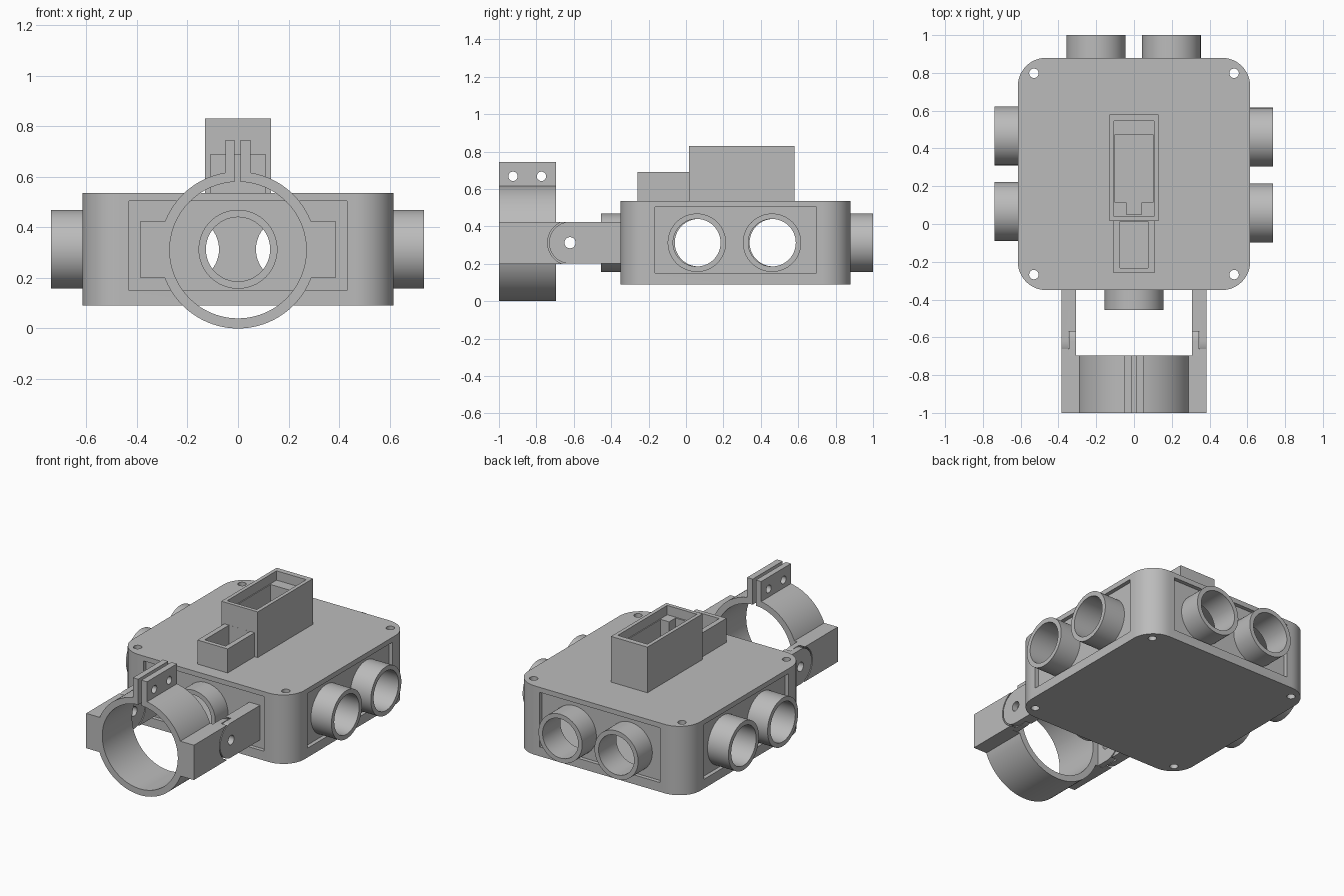
import bpy, bmesh, math
from mathutils import Matrix, Vector

if "Cube" in bpy.data.objects:
    bpy.data.objects.remove(bpy.data.objects["Cube"])

GREY = (0.5, 0.5, 0.5, 1)
mat = bpy.data.materials.new("grey plastic")
mat.use_nodes = True
mat.diffuse_color = GREY
mat.node_tree.nodes["Principled BSDF"].inputs["Base Color"].default_value = GREY


def finish(name, bm):
    bmesh.ops.recalc_face_normals(bm, faces=bm.faces)
    me = bpy.data.meshes.new(name)
    bm.to_mesh(me)
    bm.free()
    me.materials.append(mat)
    ob = bpy.data.objects.new(name, me)
    bpy.context.collection.objects.link(ob)
    return ob


def box(name, x0, x1, y0, y1, z0, z1, round_z=0):
    bm = bmesh.new()
    bmesh.ops.create_cube(bm, size=1)
    for v in bm.verts:
        v.co = ((x0, x1)[v.co.x > 0], (y0, y1)[v.co.y > 0], (z0, z1)[v.co.z > 0])
    if round_z:
        upright = [e for e in bm.edges if abs(e.verts[0].co.z - e.verts[1].co.z) > 0.01]
        bmesh.ops.bevel(bm, geom=upright, offset=round_z, segments=12,
                        profile=0.5, affect='EDGES')
    return finish(name, bm)


def turn(axis):
    return Vector((0, 0, 1)).rotation_difference(Vector(axis)).to_matrix().to_4x4()


def rod(name, start, axis, length, r, sides=48):
    bm = bmesh.new()
    bmesh.ops.create_cone(bm, cap_ends=True, segments=sides, radius1=r, radius2=r, depth=length)
    place = Matrix.Translation(Vector(start) + Vector(axis) * length / 2) @ turn(axis)
    bmesh.ops.transform(bm, matrix=place, verts=bm.verts)
    return finish(name, bm)


def combine(ob, others, op='DIFFERENCE'):
    for other in others:
        mod = ob.modifiers.new("cut", 'BOOLEAN')
        mod.operation, mod.solver, mod.object = op, 'EXACT', other
        bpy.context.view_layer.objects.active = ob
        bpy.ops.object.modifier_apply(modifier=mod.name)
        bpy.data.objects.remove(other)
    return ob


def tube(name, start, axis, length, r_out, r_in, sides=64):
    bore = Vector(start) - Vector(axis) * 0.05
    return combine(rod(name, start, axis, length, r_out, sides),
                   [rod("bore", bore, axis, length + 0.1, r_in, sides)])


# Housing: rounded block with a cross-shaped hollow and corner screw holes
MID_Y, MID_Z = 0.265, 0.313
housing = box("housing", -0.615, 0.615, -0.35, 0.88, 0.09, 0.535, 0.15)
hollow = combine(box("hollow", -0.8, 0.8, MID_Y - 0.432, MID_Y + 0.432, 0.15, 0.503),
                 [box("hollow_across", -0.43, 0.43, -0.6, 1.1, 0.15, 0.503)], 'UNION')
screw_holes = [rod("screw_hole", (sx * 0.53, MID_Y + sy * 0.533, 0), (0, 0, 1), 0.7, 0.025, 24)
               for sx in (-1, 1) for sy in (-1, 1)]
combine(housing, [hollow] + screw_holes)


# Recessed side panels, each with its pipe sockets
def panel(side, axis, reach, tip, offsets):
    ax, ay, _ = axis
    centre = Vector((0, MID_Y, MID_Z))
    if ax:
        a, b = sorted((ax * (reach - 0.06), ax * (reach - 0.025)))
        plate = box(side + "_panel", a, b, MID_Y - 0.434, MID_Y + 0.434, 0.148, 0.505)
        across = Vector((0, 1, 0))
    else:
        a, b = sorted((MID_Y + ay * (reach - 0.06), MID_Y + ay * (reach - 0.025)))
        plate = box(side + "_panel", -0.432, 0.432, a, b, 0.148, 0.505)
        across = Vector((1, 0, 0))
    for i, off in enumerate(offsets):
        start = centre + across * off + Vector(axis) * (reach - 0.061)
        combine(plate, [rod("bore", start - Vector(axis) * 0.05, axis, 0.3, 0.14)])
        tube(f"{side}_pipe_socket_{i + 1}", start, axis, tip - reach + 0.061, 0.156, 0.127)


panel("left", (1, 0, 0), 0.615, 0.736, (-0.207, 0.195))
panel("right", (-1, 0, 0), 0.615, 0.739, (-0.198, 0.202))
panel("back", (0, 1, 0), 0.615, 0.735, (-0.202, 0.198))
panel("front", (0, -1, 0), 0.615, 0.72, (0,))

# Tall open case on top, with a stepped pocket and a cable slot
combine(box("tall_case", -0.13, 0.13, 0.015, 0.58, 0.53, 0.83),
        [box("rim_pocket", -0.106, 0.106, 0.04, 0.545, 0.77, 0.9),
         box("deep_pocket", -0.1, 0.1, 0.115, 0.475, 0.56, 0.9),
         box("slot", -0.04, 0.04, 0.05, 0.13, 0.56, 0.9)])

# Low open tray in front of the case
combine(box("low_tray", -0.108, 0.108, -0.26, 0.015, 0.53, 0.69),
        [box("tray_pocket", -0.075, 0.075, -0.232, 0.0145, 0.56, 0.8)])

# Ring clamp with two bolted ears and side blocks
RING_Z, HINGE = 0.31, (-0.62, 0.313)
ring = rod("ring_clamp", (0, -1, RING_Z), (0, 1, 0), 0.305, 0.31, 96)
combine(ring, [box("ears", -0.05, 0.05, -1, -0.695, 0.55, 0.745),
               box("blocks", -0.385, 0.385, -1, -0.695, 0.2, 0.425)], 'UNION')
combine(ring, [rod("bore", (0, -1.1, RING_Z), (0, 1, 0), 0.5, 0.27, 96),
               box("split", -0.013, 0.01, -1.1, -0.6, 0.5, 0.8)]
        + [rod("bolt_hole", (-0.2, y, 0.668), (1, 0, 0), 0.4, 0.025, 24) for y in (-0.925, -0.773)])
for s in (-1, 1):
    x_a, x_b = sorted((s * 0.345, s * 0.5))
    combine(ring, [rod("hinge_relief", (x_a, *HINGE), (1, 0, 0), x_b - x_a, 0.12)])


# Hinges: an inner tongue from the clamp and an outer arm from the housing
def span(near, far, s):
    return sorted((s * near, s * far))


def hinge(side, s):
    hy, hz = HINGE
    a, b = span(0.308, 0.344, s)
    tongue = combine(box(side + "_tongue", a, b, -0.71, hy, 0.201, 0.425),
                     [rod("tongue_end", (a, hy, hz), (1, 0, 0), b - a, 0.112)], 'UNION')
    combine(tongue, [rod("pin_hole", (-0.6, hy, hz), (1, 0, 0), 1.2, 0.03, 24)])

    # block end beyond the ring, hollowed around the arm's round end
    c, d = span(0.344, 0.385, s)
    shoulder = box(side + "_shoulder", c, d, -0.7, -0.65, 0.2, 0.425)
    combine(shoulder, [rod("relief", (c - 0.1, hy, hz), (1, 0, 0), 0.3, 0.12)])

    e, f = span(0.308, 0.385, s)
    arm = box(side + "_arm", e, f, hy, -0.3, 0.201, 0.425)
    g, h = span(0.2, 0.348, s)
    c, d = span(0.348, 0.385, s)
    combine(arm, [rod("relief", (g, hy, hz), (1, 0, 0), h - g, 0.12),
                  box("relief_gap", g, h, -0.8, -0.57, 0.1, 0.5)])
    combine(arm, [rod("arm_end", (c, hy, hz), (1, 0, 0), d - c, 0.112)], 'UNION')
    combine(arm, [rod("pin_hole", (-0.6, hy, hz), (1, 0, 0), 1.2, 0.03, 24)])


hinge("left", 1)
hinge("right", -1)

# Smooth the curved walls, keep the edges sharp
bpy.ops.object.select_all(action='DESELECT')
for ob in bpy.context.scene.objects:
    if ob.type == 'MESH':
        ob.select_set(True)
        bpy.context.view_layer.objects.active = ob
bpy.ops.object.shade_smooth_by_angle(angle=math.radians(30))
